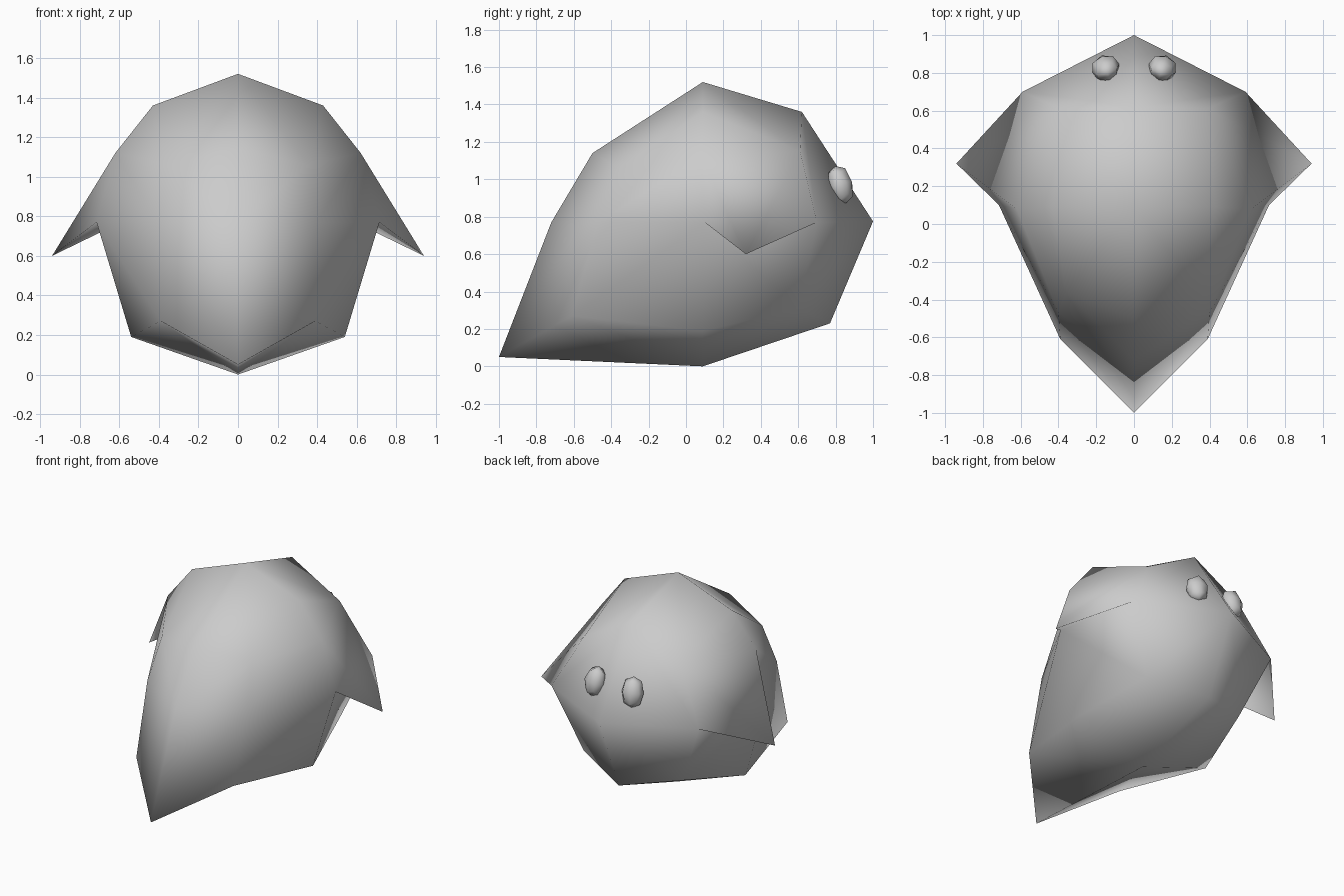
import bpy, math

if "Cube" in bpy.data.objects:
    bpy.data.objects.remove(bpy.data.objects["Cube"])

# Body: right half of a low-poly rounded block, with a pulled tail and a wing
points = {
    # centre line
    "top": (0, .09, 1.52), "top_back": (0, .62, 1.36), "back": (0, 1.0, .775),
    "low_back": (0, .77, .23), "base": (0, .09, 0), "tail": (0, -1.0, .05),
    "front": (0, -.72, .77), "top_front": (0, -.5, 1.14),
    # side ring
    "shoulder": (.43, .09, 1.36), "top_corner": (.39, .61, 1.15),
    "back_edge": (.59, .70, .77), "low_corner": (.40, .60, .31),
    "low_side": (.54, .09, .19), "tail_corner": (.39, -.61, .27),
    "front_edge": (.40, -.47, .77), "front_corner": (.36, -.36, 1.06),
    "side": (.715, .10, .77),
    # wing
    "wing_root": (.62, .08, 1.12), "wing_tip": (.94, .32, .60),
}
faces = [
    "top shoulder top_corner top_back",
    "top top_front front_corner shoulder",
    "top_back top_corner back_edge back",
    "back back_edge low_corner low_back",
    "low_back low_corner low_side base",
    "base low_side tail_corner tail",
    "tail tail_corner front_edge front",
    "front front_edge front_corner top_front",
    "shoulder front_corner wing_root",
    "wing_root front_corner front_edge side",
    "side front_edge tail_corner low_side",
    "side low_side low_corner back_edge",
    "shoulder wing_root top_corner",
    "wing_root wing_tip top_corner",
    "top_corner wing_tip back_edge",
    "wing_root side wing_tip",
    "side back_edge wing_tip",
]
names = list(points)
mesh = bpy.data.meshes.new("body")
mesh.from_pydata(list(points.values()), [],
                 [[names.index(n) for n in f.split()] for f in faces])
body = bpy.data.objects.new("body", mesh)
bpy.context.collection.objects.link(body)
bpy.context.view_layer.objects.active = body
body.select_set(True)
bpy.ops.object.mode_set(mode='EDIT')
bpy.ops.mesh.select_all(action='SELECT')
mirror = body.modifiers.new("mirror", 'MIRROR')
bpy.ops.object.mode_set(mode='OBJECT')
bpy.ops.object.modifier_apply(modifier="mirror")
bpy.ops.object.mode_set(mode='EDIT')
bpy.ops.mesh.select_all(action='SELECT')
bpy.ops.mesh.normals_make_consistent(inside=False)
bpy.ops.object.mode_set(mode='OBJECT')
bpy.ops.object.shade_smooth()

# Eyes: small rounded blocks leaning with the face
for side, name in ((1, "right_eye"), (-1, "left_eye")):
    bpy.ops.mesh.primitive_cube_add(size=2, location=(.15 * side, .825, .97))
    eye = bpy.context.object
    eye.name = name
    eye.scale = (.075, .067, .105)
    eye.rotation_euler = (math.radians(16), 0, math.radians(-18 * side))
    sub = eye.modifiers.new("round", 'SUBSURF')
    sub.levels = sub.render_levels = 1
    sub.use_limit_surface = False
    bpy.ops.object.shade_smooth()
